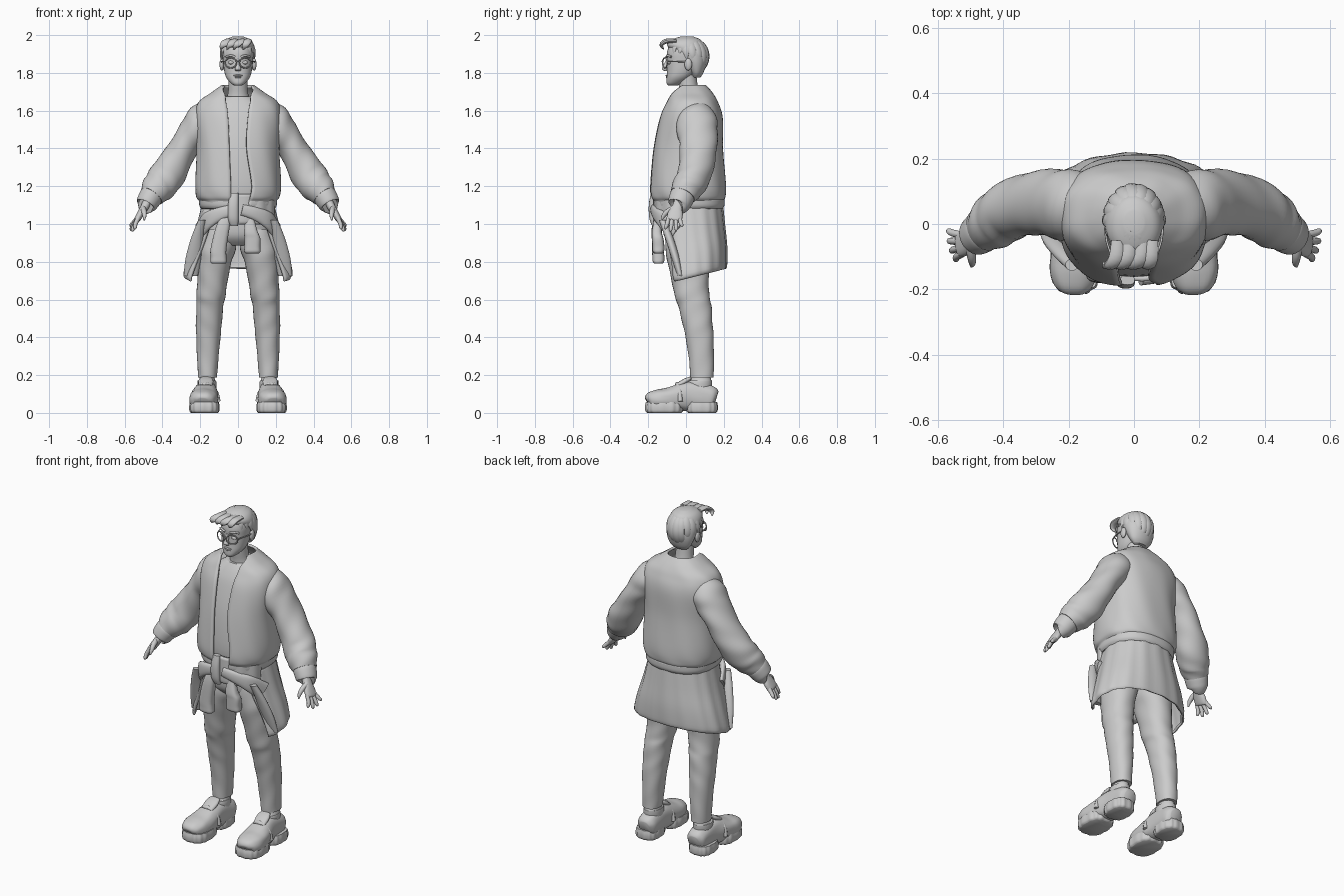
import bpy, bmesh, math
from mathutils import Vector

GREY = bpy.data.materials.new("plain_grey")
GREY.diffuse_color = (0.6, 0.6, 0.6, 1)


def catmull(rows, steps):
    """Smoothly interpolate rows of numbers, passing through every row."""
    out = []
    for i in range(len(rows) - 1):
        a, b, c, d = (rows[max(0, min(len(rows) - 1, i + k))] for k in (-1, 0, 1, 2))
        for s in range(steps):
            t = s / steps
            out.append([0.5 * (2 * q + (r - p) * t + (2 * p - 5 * q + 4 * r - w) * t * t
                               + (3 * q - p - 3 * r + w) * t ** 3) for p, q, r, w in zip(a, b, c, d)])
    return out + [list(rows[-1])]


def finish(name, bm, mirror=False, thick=0, angle=50):
    bmesh.ops.recalc_face_normals(bm, faces=bm.faces)
    me = bpy.data.meshes.new(name)
    bm.to_mesh(me)
    bm.free()
    me.materials.append(GREY)
    ob = bpy.data.objects.new(name, me)
    bpy.context.collection.objects.link(ob)
    if thick:
        m = ob.modifiers.new("thickness", 'SOLIDIFY')
        m.thickness, m.offset = thick, 0
    if mirror:
        ob.modifiers.new("mirror", 'MIRROR')
    bpy.context.view_layer.objects.active = ob
    ob.select_set(True)
    bpy.ops.object.shade_smooth_by_angle(angle=math.radians(angle))
    ob.select_set(False)
    return ob


def loft(name, rows, ref=None, p=2.0, n=32, steps=4, shear=0, ripple=(0, 0, 0), thick=0, mirror=False):
    """Skin superellipse rings (x, y, z, half_u, half_v[, start, end]).
    Without ref the rings lie flat; with ref they follow the path. start/end are angles from the front."""
    rings = catmull(rows, steps)
    closed = len(rows[0]) == 5
    bm, grid = bmesh.new(), []
    for i, r in enumerate(rings):
        c = Vector(r[:3])
        u, v = Vector((1, 0, 0)), Vector((0, -1, 0))
        if ref:
            t = (Vector(rings[min(i + 1, len(rings) - 1)][:3]) - Vector(rings[max(i - 1, 0)][:3])).normalized()
            u = Vector(ref)
            u = (u - t * u.dot(t)).normalized()
            v = t.cross(u)
        a0, a1 = (0, 360) if closed else r[5:]
        ring = []
        for k in range(n if closed else n + 1):
            a = math.radians(a0 + (a1 - a0) * k / n)
            s, co = math.sin(a), math.cos(a)
            f = 1 + ripple[0] * math.sin(ripple[1] * a + ripple[2] * i)
            q = c + f * (u * r[3] * math.copysign(abs(s) ** (2 / p), s)
                         + v * r[4] * math.copysign(abs(co) ** (2 / p), co))
            q.z += shear * q.y
            ring.append(bm.verts.new(q))
        grid.append(ring)
    for a, b in zip(grid, grid[1:]):
        for k in range(n):
            j = (k + 1) % len(a)
            bm.faces.new((a[k], a[j], b[j], b[k]))
    if closed:
        bm.faces.new(grid[0])
        bm.faces.new(grid[-1])
    return finish(name, bm, mirror, thick)


def ball(name, loc, size, mirror=False):
    bm = bmesh.new()
    bmesh.ops.create_uvsphere(bm, u_segments=20, v_segments=12, radius=1)
    for v in bm.verts:
        v.co = Vector(loc) + Vector([a * b for a, b in zip(v.co, size)])
    return finish(name, bm, mirror)


def tube(name, pts, r, mirror=False, ref=(0, 0, 1), steps=4):
    return loft(name, [(*q, r, r) for q in pts], ref=ref, n=8, steps=steps, mirror=mirror)


# Head, face and neck
loft("head", [(0, -.07, 1.732, .018, .022), (0, -.06, 1.745, .038, .042), (0, -.038, 1.775, .062, .064),
              (0, -.022, 1.81, .073, .078), (0, -.01, 1.86, .079, .09), (0, -.005, 1.91, .082, .095),
              (0, 0, 1.955, .07, .08), (0, 0, 1.98, .035, .04)], p=2.2)
loft("neck", [(0, .025, 1.62, .075, .06), (0, .02, 1.68, .056, .052), (0, .012, 1.73, .05, .05),
              (0, .005, 1.79, .05, .05)])
loft("nose", [(0, -.096, 1.873, .007, .008), (0, -.108, 1.84, .011, .012), (0, -.114, 1.82, .017, .014),
              (0, -.104, 1.809, .012, .008)], n=16)
ball("upper_lip", (0, -.099, 1.786), (.024, .010, .005))
ball("lower_lip", (0, -.097, 1.777), (.02, .010, .006))
ball("eyes", (.036, -.088, 1.855), (.017, .012, .010), True)
tube("eyebrows", [(.016, -.102, 1.884), (.038, -.099, 1.892), (.062, -.078, 1.885)], .006, True)
ball("ears", (.086, .012, 1.845), (.012, .02, .032), True)

# Glasses
tube("glasses_rims", [(.038 + .03 * math.cos(k * math.pi / 8), -.112 + .012 * math.cos(k * math.pi / 8),
                       1.853 + .027 * math.sin(k * math.pi / 8)) for k in range(17)], .0035, True, (0, 1, 0), 2)
tube("glasses_bridge", [(-.01, -.124, 1.858), (0, -.126, 1.861), (.01, -.124, 1.858)], .0035)
tube("glasses_temples", [(.068, -.1, 1.86), (.084, -.05, 1.86), (.09, .015, 1.858)], .0035, True)

# Hair: a cap and overlapping locks combed away from the crown
loft("hair_cap", [(0, .055, 1.775, .045, .02), (0, .056, 1.80, .068, .036), (0, .048, 1.85, .086, .06),
                  (0, .028, 1.90, .091, .082), (0, -.002, 1.945, .086, .098), (0, .0, 1.975, .066, .078),
                  (0, .005, 1.992, .03, .035)])
for i in range(18):
    th = 2 * math.pi * i / 18
    front = (1 + math.cos(th)) / 2
    low = -.115 + .155 * front ** .7 + .012 * math.sin(i * 2.4)
    path = []
    for k in range(5):
        e = math.radians(75) * (1 - k / 4) + math.asin(max(-1, low / .115)) * k / 4
        th2 = th + .16 * k / 4
        w = (.015, .022, .023, .018, .004)[k]
        path.append((.088 * math.sin(th2) * math.cos(e), .006 - .108 * math.cos(th2) * math.cos(e),
                     1.886 + .103 * math.sin(e), w, w * .5))
    loft("hair_lock", path, ref=(math.cos(th), math.sin(th), 0), n=10, steps=3)
for x, tip in ((-.05, -.08), (-.015, -.045), (.025, -.01), (.055, .04)):
    loft("fringe_lock", [(x, -.05, 1.97, .02, .01), (x - .005, -.105, 1.968, .024, .013),
                         (tip, -.13, 1.948, .018, .010), (tip - .012, -.118, 1.925, .004, .003)],
         ref=(1, 0, 0), n=10)

# Shirt under the jacket, with neckline and the loose hem flap
loft("shirt", [(0, .015, 1.09, .175, .16), (0, .01, 1.2, .2, .172), (0, .015, 1.4, .195, .16),
               (0, .025, 1.56, .2, .13), (0, .03, 1.63, .14, .105), (0, .025, 1.675, .075, .07)], p=2.4)
tube("shirt_neckline", [(.066 * math.sin(k * math.pi / 6), .022 - .068 * math.cos(k * math.pi / 6),
                         1.672 + .012 * -math.cos(k * math.pi / 6)) for k in range(13)], .006)
loft("shirt_hem_flap", [(0, .01, 1.005, .19, .168, 0, 66), (0, .01, 1.015, .195, .175, 0, 70),
                        (0, .01, 1.07, .198, .176, -3, 72), (0, .01, 1.16, .2, .176, -8, 72)],
     p=2.4, ripple=(.012, 14, 0), thick=.016)

# Open bomber jacket body, waistband and collar
loft("jacket_body", [(0, .015, 1.10, .196, .178, 12, 353), (0, .012, 1.125, .2, .182, 13, 353),
                     (0, .01, 1.15, .215, .192, 14, 353), (0, .01, 1.22, .22, .194, 15, 353),
                     (0, .012, 1.4, .212, .178, 9, 351), (0, .027, 1.56, .222, .16, 10, 350),
                     (0, .032, 1.64, .205, .132, 14, 346), (0, .03, 1.688, .14, .108, 26, 334),
                     (0, .025, 1.73, .082, .076, 60, 300)],
     p=2.4, n=72, steps=6, ripple=(.006, 9, .35), thick=.014)
loft("jacket_waistband", [(0, .015, 1.085, .188, .174, 12, 353), (0, .015, 1.1, .198, .182, 12, 353),
                          (0, .015, 1.13, .2, .183, 13, 353)], p=2.4, n=72, thick=.014)

# Jacket sleeves with baggy forearms and cuffs
loft("sleeves", [(.13, .045, 1.61, .06, .075), (.18, .055, 1.555, .092, .105), (.225, .06, 1.495, .086, .108),
                 (.275, .066, 1.425, .077, .1), (.325, .06, 1.34, .083, .095), (.372, .045, 1.262, .094, .09),
                 (.408, .02, 1.212, .09, .086), (.433, 0, 1.182, .083, .08), (.458, -.018, 1.148, .066, .068)],
     ref=(1, 0, .5), ripple=(.022, 3, .8), mirror=True, steps=5)
loft("cuffs", [(.45, -.012, 1.16, .05, .055), (.458, -.018, 1.15, .062, .066), (.475, -.03, 1.122, .06, .064),
               (.487, -.038, 1.1, .054, .058), (.489, -.04, 1.097, .04, .045)], ref=(1, 0, .5), mirror=True)

# Hands
loft("palms", [(.475, -.03, 1.125, .03, .024), (.497, -.047, 1.085, .029, .021), (.515, -.056, 1.055, .04, .019),
               (.533, -.062, 1.025, .04, .016), (.537, -.064, 1.017, .034, .010)],
     ref=(0, 1, 0), p=2.3, n=20, mirror=True)
for y0, y1, x1, z1 in ((-.092, -.108, .545, .972), (-.073, -.082, .558, .96), (-.053, -.052, .565, .965),
                       (-.034, -.022, .567, .985)):
    loft("fingers", [(.527, y0, 1.035, .011, .012), ((.54 + x1) / 2, (y0 + y1) / 2, (1.03 + z1) / 2, .011, .011),
                     (x1, y1, z1 + .008, .009, .009), (x1, y1, z1, .003, .003)],
         ref=(0, 1, 0), n=12, mirror=True)
loft("thumbs", [(.503, -.06, 1.085, .014, .016), (.498, -.095, 1.068, .014, .014),
                (.495, -.118, 1.045, .011, .011), (.497, -.13, 1.02, .004, .004)], ref=(1, 0, 0), n=12, mirror=True)

# Trousers
loft("trouser_hips", [(0, .015, 1.12, .165, .14), (0, .015, 1.0, .18, .14), (0, .015, .93, .182, .128),
                      (0, .02, .885, .14, .09)], p=2.4)
loft("trouser_legs", [(.105, .012, .97, .085, .118), (.112, .01, .88, .102, .12), (.125, .014, .8, .091, .112),
                      (.135, .022, .7, .08, .098), (.143, .032, .62, .077, .092), (.149, .047, .565, .071, .088),
                      (.154, .06, .48, .069, .08), (.157, .072, .4, .064, .074), (.16, .082, .28, .056, .066),
                      (.162, .085, .187, .05, .062)], p=2.2, ripple=(.014, 3, .9), mirror=True, steps=5)

# Shirt tied round the waist: back drape, side straps, knot and hanging sleeves
loft("waist_drape", [(0, .03, .715, .272, .175, 62, 298), (0, .03, .735, .28, .18, 60, 300),
                     (0, .03, .83, .256, .18, 56, 304), (0, .02, .95, .22, .178, 50, 310),
                     (0, .015, 1.1, .182, .168, 40, 320)], p=2.2, n=56, shear=.25, ripple=(.012, 16, .1), thick=.014)
loft("drape_front_fold", [(.19, -.125, 1.02, .02, .018), (.215, -.09, .93, .032, .022),
                          (.235, -.055, .82, .042, .022), (.25, -.03, .725, .038, .016)], n=16, mirror=True)
loft("waist_straps", [(.205, -.05, .96, .05, .014), (.16, -.12, 1.02, .045, .018), (.09, -.158, 1.055, .035, .018),
                      (.02, -.17, 1.075, .03, .018)], ref=(0, 0, 1), p=2.4, n=20, mirror=True)
loft("waist_knot", [(-.02, -.165, .99, .02, .014), (-.025, -.172, 1.03, .028, .022), (-.025, -.175, 1.1, .028, .022),
                    (-.02, -.172, 1.165, .022, .014)], p=2.6, n=20)
for nm, x0, x1, zt, zb in (("left", -.055, -.103, 1.06, .79), ("right", .06, .076, 1.03, .845)):
    loft(nm + "_hanging_sleeve", [(x0, -.15, zt, .024, .018), ((x0 + x1) / 2, -.155, zt - .07, .036, .026),
                                  (x1, -.15, zb + .08, .042, .03), (x1, -.146, zb + .035, .042, .032),
                                  (x1, -.146, zb + .01, .043, .03), (x1, -.146, zb, .036, .022)],
         p=2.8, n=24)

# Chunky shoes: upper, cuff, strap, split lugged sole
loft("shoe_uppers", [(.187, -.205, .06, .03, .02), (.186, -.192, .066, .056, .042), (.184, -.15, .07, .073, .053),
                     (.18, -.1, .075, .075, .057), (.175, -.04, .082, .07, .07), (.17, .02, .088, .062, .08),
                     (.167, .09, .085, .059, .073), (.165, .14, .08, .055, .06), (.165, .16, .075, .035, .04)],
     ref=(1, 0, 0), p=2.4, ripple=(.012, 7, .5), mirror=True)
loft("ankles", [(.165, .07, .1, .05, .065), (.165, .072, .165, .05, .066), (.164, .078, .172, .042, .056),
                (.162, .08, .2, .038, .048)], mirror=True)
loft("shoe_tongues", [(.174, -.05, .14, .036, .014), (.17, -.005, .168, .04, .014), (.168, .025, .185, .03, .008)],
     ref=(1, 0, 0), p=2.5, n=16, mirror=True)
tube("shoe_straps", [(.105, -.03, .06), (.122, -.035, .115), (.175, -.045, .152), (.228, -.035, .115),
                     (.243, -.03, .06)], .013, True, (0, 1, 0))
for nm, y, rx, ry in (("toe", -.115, .079, .1), ("heel", .085, .068, .082)):
    loft(nm + "_soles", [(.178, y, 0, rx * .88, ry * .88), (.178, y, .01, rx * .98, ry * .98),
                         (.178, y, .035, rx, ry), (.178, y, .058, rx * .94, ry * .95)],
         p=2.7, n=64, ripple=(.025, 14, 0), mirror=True)
